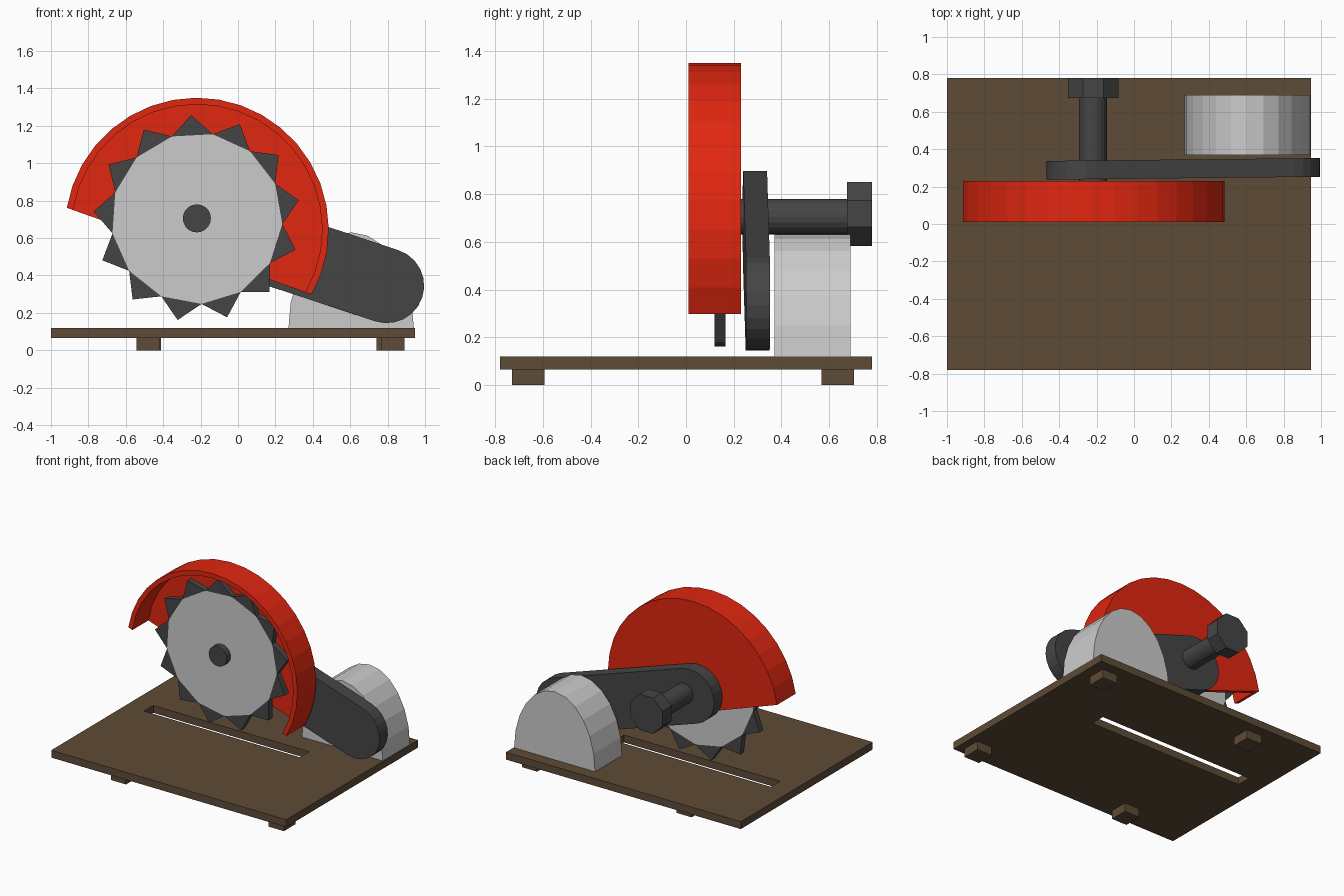
import bpy, bmesh
from math import sin, cos, pi, radians, atan2, hypot

if "Cube" in bpy.data.objects:
    bpy.data.objects.remove(bpy.data.objects["Cube"])


def material(name, rgb):
    m = bpy.data.materials.new(name)
    m.diffuse_color = (*rgb, 1)
    m.use_nodes = True
    m.node_tree.nodes["Principled BSDF"].inputs["Base Color"].default_value = m.diffuse_color
    return m


RED = material("red_paint", (0.75, 0.02, 0.005))
DARK = material("dark_metal", (0.06, 0.06, 0.06))
WOOD = material("brown_wood", (0.11, 0.07, 0.037))


def prism(name, pts, y0, y1, mat=None):
    """Extrude an (x, z) outline from y0 to y1."""
    bm = bmesh.new()
    face = bm.faces.new([bm.verts.new((x, y0, z)) for x, z in pts])
    new = bmesh.ops.extrude_face_region(bm, geom=[face])["geom"]
    for v in new:
        if isinstance(v, bmesh.types.BMVert):
            v.co.y = y1
    bmesh.ops.recalc_face_normals(bm, faces=bm.faces)
    me = bpy.data.meshes.new(name)
    bm.to_mesh(me)
    bm.free()
    ob = bpy.data.objects.new(name, me)
    bpy.context.collection.objects.link(ob)
    if mat:
        me.materials.append(mat)
    return ob


def arc(cx, cz, rx, rz, a0, a1, n):
    """n segments from a0 to a1 degrees, both ends included."""
    angles = [radians(a0 + (a1 - a0) * i / n) for i in range(n + 1)]
    return [(cx + rx * cos(a), cz + rz * sin(a)) for a in angles]


def circle(cx, cz, r, n, start=0):
    return arc(cx, cz, r, r, start, start + 360, n)[:-1]


def box(name, x0, x1, y0, y1, z0, z1, mat=None):
    return prism(name, [(x0, z0), (x1, z0), (x1, z1), (x0, z1)], y0, y1, mat)


def cut(ob, cutter):
    cutter.hide_render = True
    mod = ob.modifiers.new("cut", "BOOLEAN")
    mod.operation = "DIFFERENCE"
    mod.object = cutter
    bpy.context.view_layer.objects.active = ob
    bpy.ops.object.modifier_apply(modifier=mod.name)
    bpy.data.objects.remove(cutter)


# Base plate with blade slot
plate = box("base_plate", -1, 0.945, -0.78, 0.78, 0.065, 0.12, WOOD)
cut(plate, box("slot_cutter", -0.845, 0.447, 0.095, 0.205, 0, 0.3))

# Four feet
for x, y, side in ((-0.48, -0.66, "front_left"), (0.827, -0.66, "front_right"),
                   (-0.475, 0.635, "back_left"), (0.803, 0.635, "back_right")):
    box("foot_" + side, x - 0.063, x + 0.063, y - 0.068, y + 0.068, 0, 0.066, WOOD)

# Arched motor housing
prism("motor_housing", arc(0.605, 0.12, 0.335, 0.51, 0, 180, 12), 0.37, 0.69)

# Blade guard: hollow circle segment, open at the front and along the chord
gx, gz, r = -0.22, 0.645, 0.705
guard = prism("blade_guard", arc(gx, gz, r, r, -29.5, 170.5, 20), 0.01, 0.23, RED)
cut(guard, prism("guard_cutter", circle(gx, gz, r - 0.035, 36, -29.5), -0.1, 0.2))

# Saw blade: a 13-sided disc with a tooth on each side
bx, bz, n = -0.22, 0.705, 13
start = 79.3
prism("saw_disc", circle(bx, bz, 0.458, n, start), 0.12, 0.165)
rim = circle(bx, bz, 0.458, n, start)
tips = circle(bx, bz, 0.553, n, start + 180 / n)
for i in range(n):
    prism(f"saw_tooth_{i + 1}", [rim[i], tips[i], rim[(i + 1) % n]], 0.12, 0.165, DARK)

# Axle and octagonal end knob
prism("axle", circle(bx, bz, 0.075, 20), 0.075, 0.70, DARK)
prism("end_knob", circle(-0.218, 0.717, 0.145, 8, 22.5), 0.675, 0.78, DARK)

# Swing arm: a sloped capsule, turned very slightly about z
ax, az, cx, cz, ar = -0.265, 0.697, 0.798, 0.345, 0.2
slope = atan2(cz - az, cx - ax) * 180 / pi
outline = (arc(cx, cz, ar, ar, slope - 90, slope + 90, 12)
           + arc(ax, az, ar, ar, slope + 90, slope + 270, 12))
arm = prism("swing_arm", outline, 0.242, 0.342, DARK)
arm.rotation_euler.z = radians(0.6)
